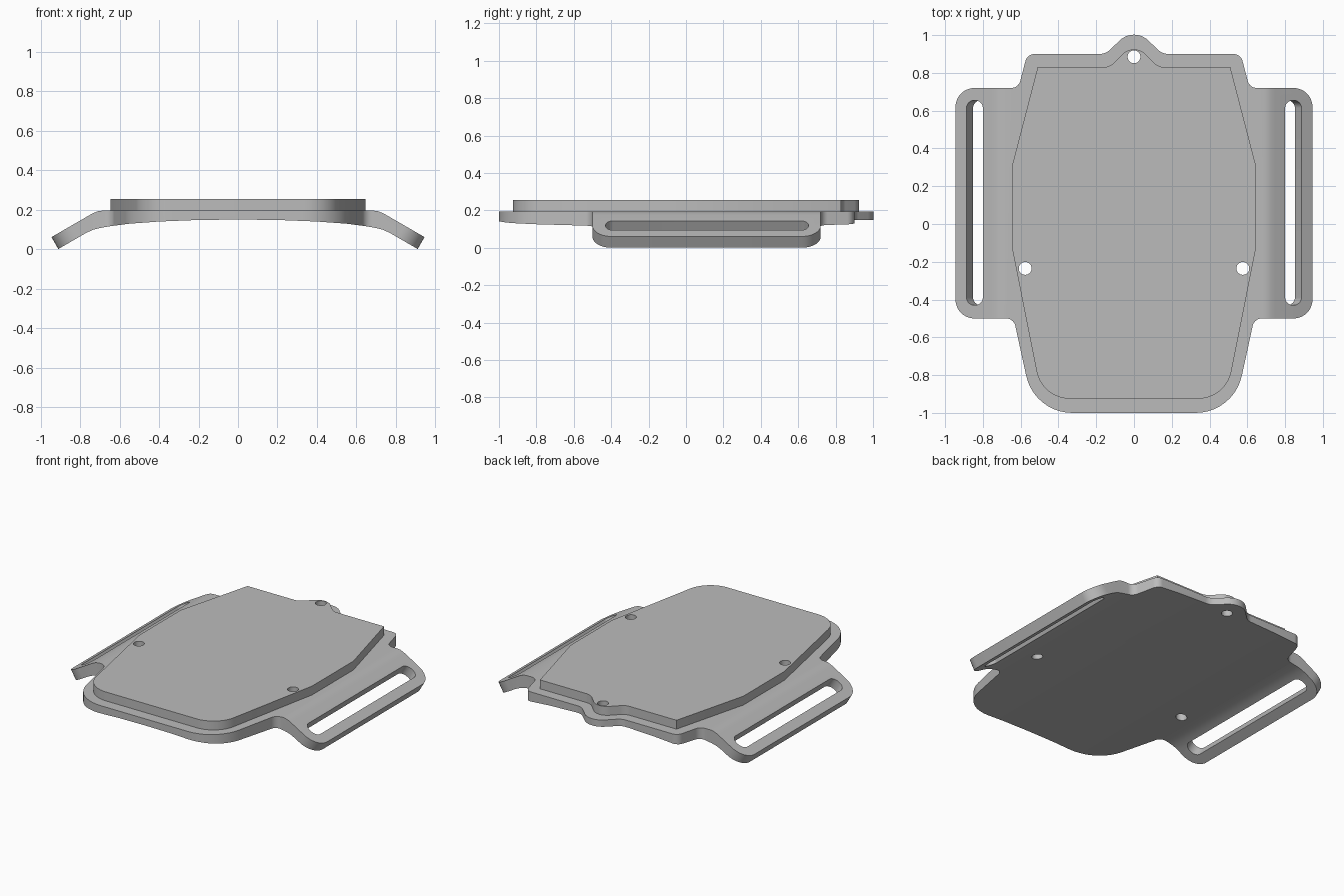
import bpy
import bmesh
import math
from mathutils import Vector

cube = bpy.data.objects.get("Cube")
if cube:
    bpy.data.objects.remove(cube, do_unlink=True)

grey = bpy.data.materials.new("plain grey")
grey.use_nodes = True
colour = (0.5, 0.5, 0.5, 1)
grey.diffuse_color = colour
grey.node_tree.nodes["Principled BSDF"].inputs["Base Color"].default_value = colour

SLOPE = math.tan(math.radians(30))   # fall of the strap wings
BEND = 0.713                         # x where the wings start to fall
DECK = 0.195                         # height of the plate's flat top


def wing_top(x):
    return DECK - (abs(x) - BEND) * SLOPE


def mirrored(half):
    """Close a right-hand half outline with its left-hand copy."""
    return half + [(-p[0], *p[1:]) for p in reversed(half) if p[0] > 0]


def rounded(corners, steps=10):
    """Turn (x, y, radius) corners into an outline with arcs."""
    out = []
    for i, (x, y, r) in enumerate(corners):
        p = Vector((x, y))
        if r == 0:
            out.append(p)
            continue
        a = (Vector(corners[i - 1][:2]) - p).normalized()
        b = (Vector(corners[(i + 1) % len(corners)][:2]) - p).normalized()
        half = a.angle(b) / 2
        centre = p + (a + b).normalized() * r / math.sin(half)
        start = p + a * r / math.tan(half) - centre
        end = p + b * r / math.tan(half) - centre
        sweep = math.pi - 2 * half
        for k in range(steps + 1):
            t = k / steps
            w0 = math.sin((1 - t) * sweep) / math.sin(sweep)
            w1 = math.sin(t * sweep) / math.sin(sweep)
            out.append(centre + start * w0 + end * w1)
    return out


def loft(name, bottom, top):
    """Solid between two matching rings of points."""
    bm = bmesh.new()
    low = [bm.verts.new(p) for p in bottom]
    high = [bm.verts.new(p) for p in top]
    bm.faces.new(low)
    bm.faces.new(high)
    for i in range(len(low)):
        j = (i + 1) % len(low)
        bm.faces.new((low[i], low[j], high[j], high[i]))
    bmesh.ops.recalc_face_normals(bm, faces=bm.faces)
    mesh = bpy.data.meshes.new(name)
    bm.to_mesh(mesh)
    bm.free()
    mesh.materials.append(grey)
    obj = bpy.data.objects.new(name, mesh)
    bpy.context.collection.objects.link(obj)
    return obj


def prism(name, outline, z0, z1, tilt=False):
    """Upright prism; with tilt, its walls stand square to the wings."""
    def ring(z):
        pts = []
        for x, y in outline:
            lean = (z - wing_top(x)) * SLOPE if tilt and abs(x) > 0.75 else 0
            pts.append((x + math.copysign(lean, x * lean) if lean else x, y, z))
        return pts
    return loft(name, ring(z0), ring(z1))


def combine(obj, tool, operation):
    mod = obj.modifiers.new(operation.lower(), 'BOOLEAN')
    mod.object = tool
    mod.operation = operation
    mod.solver = 'EXACT'
    bpy.context.view_layer.objects.active = obj
    bpy.ops.object.modifier_apply(modifier=mod.name)


# Base plate: bent cross-section swept front to back
section = mirrored([
    (0, 0.15), (0.2, 0.148), (0.4, 0.14), (0.55, 0.129), (0.65, 0.116),
    (0.7, 0.107), (0.735, 0.098), (0.77, 0.082), (0.96, -0.028),
    (0.98, wing_top(0.98)), (0.745, wing_top(0.745)), (0.728, 0.185),
    (0.71, 0.192), (0.69, DECK)])
base = loft("base_plate", [(x, -1.1, z) for x, z in section],
            [(x, 1.1, z) for x, z in section])

# Plate outline with rounded ears and rear tab
outline = rounded(mirrored([
    (0.528, -1.0, 0.25), (0.637, -0.5, 0.05), (0.945, -0.5, 0.1),
    (0.945, 0.72, 0.1), (0.612, 0.72, 0.05), (0.565, 0.9, 0.05),
    (0.15, 0.9, 0.08), (0, 1.045, 0.109)]))
helpers = [prism("outline_cutter", outline, -0.05, 0.3, tilt=True)]
combine(base, helpers[0], 'INTERSECT')

# Raised pad
pad_outline = rounded(mirrored([
    (0.487, -0.925, 0.18), (0.645, -0.13, 0), (0.645, 0.31, 0),
    (0.51, 0.83, 0), (0.13, 0.83, 0.08), (0, 0.96, 0.085)]))
pad = prism("raised_pad", pad_outline, DECK - 0.01, 0.255)

# Strap slots
for side in (-1, 1):
    slot = rounded([(side * x, y, 0.042) for x, y in
                    ((0.8, -0.43), (0.887, -0.43), (0.887, 0.655), (0.8, 0.655))])
    cutter = prism("slot_cutter", slot, -0.05, 0.3, tilt=True)
    combine(base, cutter, 'DIFFERENCE')
    helpers.append(cutter)

# Screw holes through pad and plate
for x, y in ((0, 0.885), (-0.576, -0.235), (0.576, -0.235)):
    bpy.ops.mesh.primitive_cylinder_add(vertices=32, radius=0.034, depth=1,
                                        location=(x, y, 0.2))
    cutter = bpy.context.object
    cutter.data.materials.append(grey)
    for part in (base, pad):
        combine(part, cutter, 'DIFFERENCE')
    helpers.append(cutter)

for helper in helpers:
    bpy.data.objects.remove(helper, do_unlink=True)

# Smooth arcs, crisp edges
bpy.ops.object.select_all(action='DESELECT')
for part in (base, pad):
    part.select_set(True)
bpy.context.view_layer.objects.active = base
bpy.ops.object.shade_smooth_by_angle(angle=math.radians(25))
